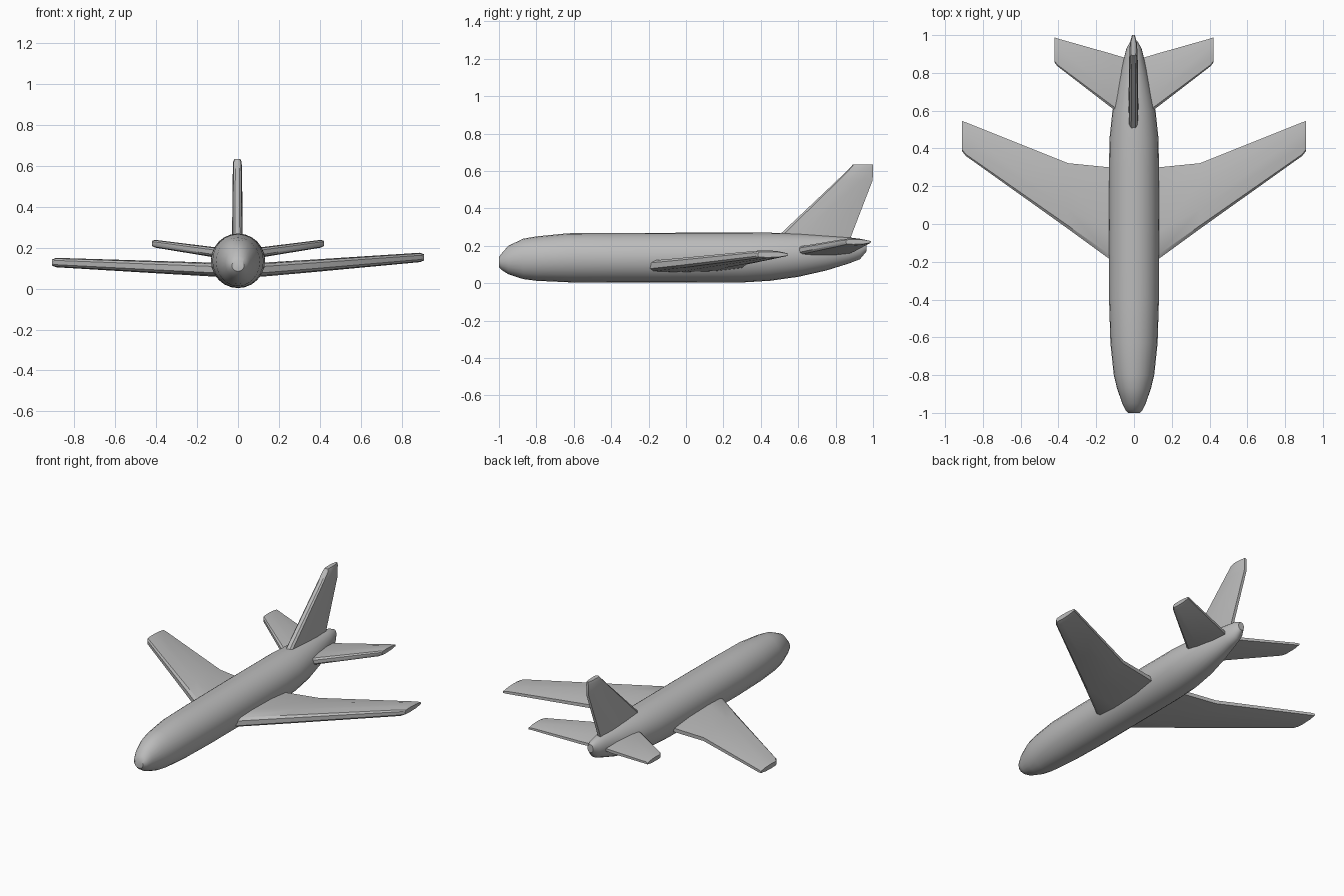
import bpy, bmesh, math
from mathutils import Vector

if "Cube" in bpy.data.objects:
    bpy.data.objects.remove(bpy.data.objects["Cube"])

grey = bpy.data.materials.new("light grey")
grey.diffuse_color = (0.5, 0.5, 0.5, 1)
grey.use_nodes = True
grey.node_tree.nodes["Principled BSDF"].inputs["Base Color"].default_value = grey.diffuse_color


def loft(name, rings, angle):
    """Skin a list of equal-length point rings and cap both ends."""
    bm = bmesh.new()
    loops = [[bm.verts.new(p) for p in ring] for ring in rings]
    n = len(loops[0])
    for a, b in zip(loops, loops[1:]):
        for i in range(n):
            j = (i + 1) % n
            bm.faces.new((a[i], a[j], b[j], b[i]))
    bm.faces.new(loops[0])
    bm.faces.new(loops[-1])
    bmesh.ops.recalc_face_normals(bm, faces=bm.faces)
    mesh = bpy.data.meshes.new(name)
    bm.to_mesh(mesh)
    bm.free()
    mesh.materials.append(grey)
    obj = bpy.data.objects.new(name, mesh)
    bpy.context.collection.objects.link(obj)
    bpy.ops.object.select_all(action='DESELECT')
    obj.select_set(True)
    bpy.context.view_layer.objects.active = obj
    bpy.ops.object.shade_smooth_by_angle(angle=math.radians(angle))
    return obj


# blunt aerofoil outline: (fraction of chord, fraction of half thickness)
SECTION = [(0, 0.45), (0.05, 0.85), (0.3, 1), (0.7, 0.85), (1, 0.35),
           (1, -0.35), (0.7, -0.85), (0.3, -1), (0.05, -0.85), (0, -0.45)]


def panel(name, stations, side):
    """Wing or tailplane; station = span, leading y, trailing y, z, half thickness."""
    rings = [[Vector((side * x, y0 + (y1 - y0) * c, z + t * h)) for c, t in SECTION]
             for x, y0, y1, z, h in stations]
    return loft(name, rings, 30)


# fuselage: y, half width, bottom z, top z
BODY = [(-1.0, 0.03, 0.085, 0.14), (-0.985, 0.045, 0.07, 0.16),
        (-0.95, 0.062, 0.048, 0.2), (-0.87, 0.09, 0.022, 0.238),
        (-0.8, 0.107, 0.013, 0.25), (-0.63, 0.125, 0.005, 0.267),
        (-0.4, 0.132, 0.003, 0.268), (0.0, 0.133, 0.003, 0.27),
        (0.3, 0.132, 0.004, 0.27), (0.45, 0.13, 0.013, 0.27),
        (0.6, 0.114, 0.034, 0.266), (0.75, 0.083, 0.068, 0.255),
        (0.87, 0.055, 0.105, 0.245), (0.93, 0.04, 0.128, 0.238),
        (0.965, 0.02, 0.17, 0.222)]
SIDES = 24
rings = []
for y, w, lo, hi in BODY:
    angles = [2 * math.pi * i / SIDES for i in range(SIDES)]
    rings.append([Vector((w * math.cos(a), y, (lo + hi) / 2 + (hi - lo) / 2 * math.sin(a)))
                  for a in angles])
loft("fuselage", rings, 40)

# swept wings and tailplanes; the right wing sits a touch higher at the tip
for label, side, tip in (("right", 1, 0.153), ("left", -1, 0.128)):
    panel(label + "_wing", [
        (0.0, -0.27, 0.295, 0.09, 0.034),
        (0.13, -0.185, 0.3, 0.094, 0.034),
        (0.35, -0.025, 0.322, 0.094 + (tip - 0.094) * 0.28, 0.031),
        (0.89, 0.36, 0.538, tip, 0.023),
        (0.91, 0.385, 0.545, tip, 0.015)], side)
    panel(label + "_tailplane", [
        (0.0, 0.53, 0.865, 0.163, 0.026),
        (0.115, 0.612, 0.9, 0.178, 0.025),
        (0.405, 0.835, 0.982, 0.22, 0.019),
        (0.42, 0.855, 0.988, 0.221, 0.013)], side)

# tail fin: z, leading y, trailing y, half thickness
FIN = [(0.2, 0.44, 0.865, 0.026), (0.27, 0.512, 0.89, 0.026),
       (0.55, 0.808, 0.998, 0.023), (0.62, 0.88, 1.0, 0.021),
       (0.635, 0.892, 1.0, 0.014)]
loft("tail_fin", [[Vector((t * h - 0.003, y0 + (y1 - y0) * c, z)) for c, t in SECTION]
                  for z, y0, y1, h in FIN], 30)
